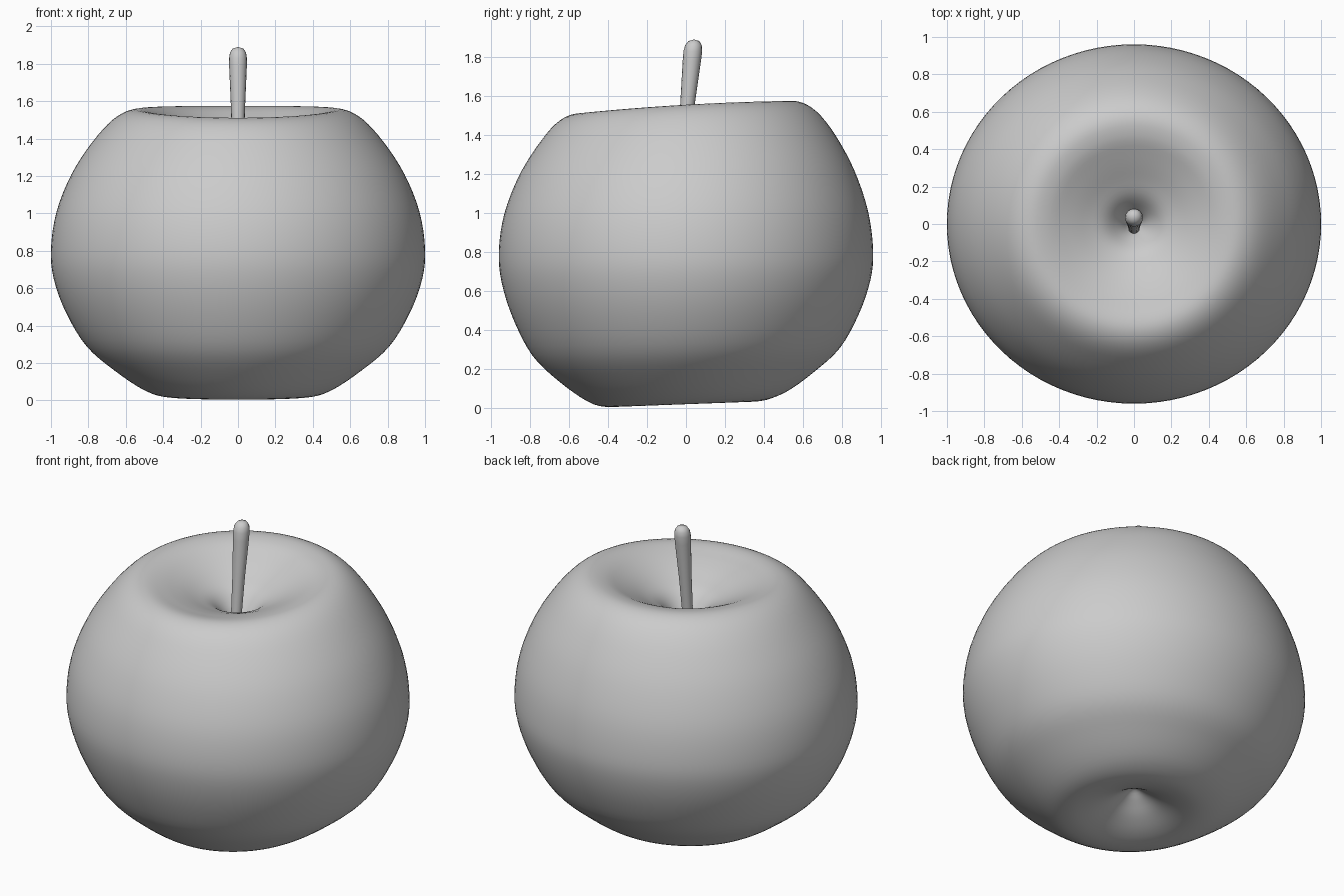
import bpy, bmesh, math
from mathutils import Vector

if "Cube" in bpy.data.objects:
    bpy.data.objects.remove(bpy.data.objects["Cube"])

grey = bpy.data.materials.new("plain grey")
grey.diffuse_color = (0.6, 0.6, 0.6, 1)
grey.use_nodes = True
grey.node_tree.nodes["Principled BSDF"].inputs["Base Color"].default_value = grey.diffuse_color


def smooth_path(pts, steps):
    """Catmull-Rom curve through (radius, height) points."""
    p = [Vector(q) for q in pts]
    # mirror the neighbours across the axis at both poles
    p = [Vector((-p[1].x, p[1].y))] + p + [Vector((-p[-2].x, p[-2].y))]
    out = []
    for i in range(1, len(p) - 2):
        a, b, c, d = p[i - 1:i + 3]
        for k in range(steps):
            t = k / steps
            out.append(0.5 * (2 * b + (c - a) * t + (2 * a - 5 * b + 4 * c - d) * t * t
                              + (3 * b - a - 3 * c + d) * t ** 3))
    return out + [p[-2]]


def lathe(name, profile, sides, place):
    """Spin a pole-to-pole profile; place(r, z, angle) gives each point."""
    bm = bmesh.new()
    n = len(profile)
    rings = []
    for i, (r, z) in enumerate(profile):
        if i in (0, n - 1):
            rings.append([bm.verts.new(place(0, z, 0))] * sides)
        else:
            rings.append([bm.verts.new(place(r, z, math.tau * k / sides)) for k in range(sides)])
    for lo, hi in zip(rings, rings[1:]):
        for k in range(sides):
            m = (k + 1) % sides
            quad = list(dict.fromkeys((lo[k], lo[m], hi[m], hi[k])))
            bm.faces.new(quad)
    bmesh.ops.recalc_face_normals(bm, faces=bm.faces)
    for f in bm.faces:
        f.smooth = True
    me = bpy.data.meshes.new(name)
    bm.to_mesh(me)
    bm.free()
    me.materials.append(grey)
    ob = bpy.data.objects.new(name, me)
    bpy.context.collection.objects.link(ob)
    return ob


# fruit body: bottom dimple, round side, rim, top dimple
body = [(0, 0.17), (0.07, 0.13), (0.16, 0.075), (0.27, 0.032), (0.38, 0.02), (0.50, 0.055),
        (0.66, 0.16), (0.81, 0.29), (0.92, 0.47), (0.985, 0.65), (1.0, 0.81), (0.97, 1.01),
        (0.89, 1.21), (0.78, 1.38), (0.67, 1.50), (0.57, 1.552), (0.47, 1.545), (0.36, 1.50),
        (0.25, 1.445), (0.15, 1.39), (0.07, 1.30), (0, 1.20)]


def place_body(r, z, a):
    s = math.sin(a)
    w = min(1, r / 0.45)
    # lopsided: rear stands a little higher than the front, at top and bottom
    end = abs(z - 0.8) / 0.8
    lift = (0.032 * s - 0.012 * s * s * (z > 0.8)) if z > 0.8 else 0.022 * s
    y_scale = 0.96 + 0.06 * min(1, end) ** 3
    return (r * math.cos(a), r * s * y_scale, z + lift * w * w * min(1, end * 1.3))


lathe("fruit_body", smooth_path(body, 4), 96, place_body)

# stem: slightly leaning, thicker towards its rounded tip
stem = [(0, 1.12), (0.03, 1.121), (0.031, 1.3), (0.037, 1.55), (0.047, 1.78), (0.048, 1.83),
        (0.043, 1.86), (0.028, 1.882), (0, 1.89)]
lathe("stem", stem, 16,
      lambda r, z, a: (r * math.cos(a), r * math.sin(a) + 0.038 + (z - 1.86) * 0.1, z))
